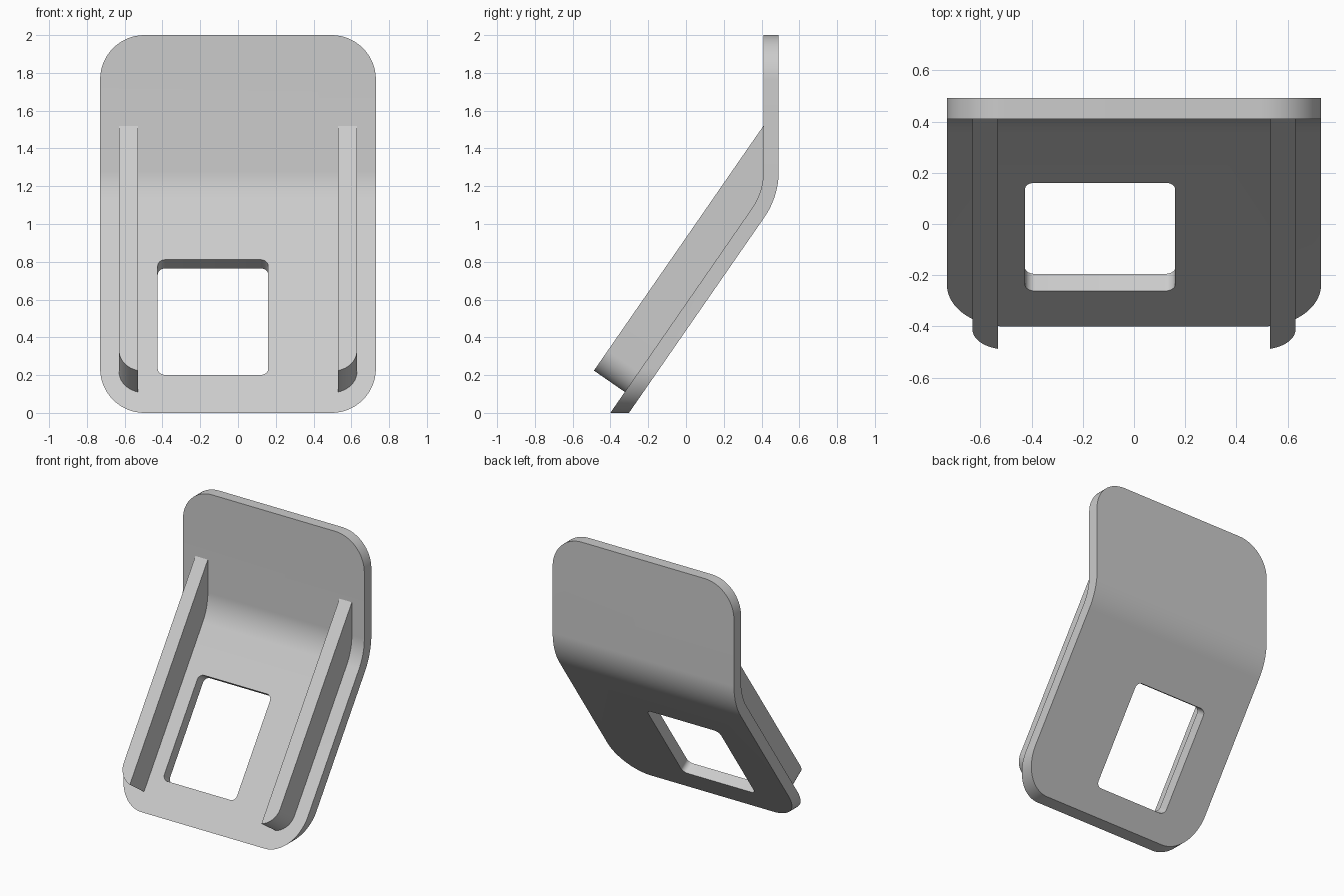
import bpy
import bmesh
from math import sin, cos, radians
from mathutils import Vector

cube = bpy.data.objects.get("Cube")
if cube:
    bpy.data.objects.remove(cube, do_unlink=True)

grey = bpy.data.materials.new("plain grey")
grey.use_nodes = True
grey.diffuse_color = (0.6, 0.6, 0.6, 1)
grey.node_tree.nodes["Principled BSDF"].inputs["Base Color"].default_value = (0.6, 0.6, 0.6, 1)

# Slope frame: "along" climbs the lower plate, "out" points away from its front
TILT = radians(34.7)
along = Vector((0, sin(TILT), cos(TILT)))
out = Vector((0, -cos(TILT), sin(TILT)))
X, Y, Z = Vector((1, 0, 0)), Vector((0, 1, 0)), Vector((0, 0, 1))


def arc(cx, cy, r, start, end, steps):
    return [(cx + r * cos(radians(start + (end - start) * i / steps)),
             cy + r * sin(radians(start + (end - start) * i / steps)))
            for i in range(steps + 1)]


def rounded_rect(x0, x1, y0, y1, r, steps):
    return (arc(x1 - r, y0 + r, r, -90, 0, steps) + arc(x1 - r, y1 - r, r, 0, 90, steps)
            + arc(x0 + r, y1 - r, r, 90, 180, steps) + arc(x0 + r, y0 + r, r, 180, 270, steps))


def prism(name, outline, origin, u, v, depth):
    """Extrude a flat outline drawn on axes u, v by the vector depth."""
    bm = bmesh.new()
    face = bm.faces.new([bm.verts.new(origin + u * a + v * b) for a, b in outline])
    grown = bmesh.ops.extrude_face_region(bm, geom=[face])
    bmesh.ops.translate(bm, vec=depth,
                        verts=[g for g in grown["geom"] if isinstance(g, bmesh.types.BMVert)])
    bmesh.ops.recalc_face_normals(bm, faces=bm.faces)
    mesh = bpy.data.meshes.new(name)
    bm.to_mesh(mesh)
    bm.free()
    mesh.materials.append(grey)
    obj = bpy.data.objects.new(name, mesh)
    bpy.context.collection.objects.link(obj)
    return obj


def select(obj):
    bpy.ops.object.select_all(action="DESELECT")
    obj.select_set(True)
    bpy.context.view_layer.objects.active = obj


def trim(obj, cutter, operation):
    select(obj)
    mod = obj.modifiers.new("trim", "BOOLEAN")
    mod.operation, mod.solver, mod.object = operation, "EXACT", cutter
    bpy.ops.object.modifier_apply(modifier=mod.name)
    bpy.data.objects.remove(cutter, do_unlink=True)


# Bent plate: side profile, with a bend centred in front of it
BEND_Y, BEND_Z, INNER, OUTER = 0.06, 1.28, 0.35, 0.431
tilt_deg = 34.7


def slope_point(r, z):
    """Point at height z on the straight slope that leaves the bend of radius r."""
    y, top = BEND_Y + r * cos(TILT), BEND_Z - r * sin(TILT)
    return (y - (top - z) * sin(TILT) / cos(TILT), z)


profile = ([slope_point(INNER, -0.1)] + arc(BEND_Y, BEND_Z, INNER, -tilt_deg, 0, 16)
           + [(BEND_Y + INNER, 2.1), (BEND_Y + OUTER, 2.1)]
           + arc(BEND_Y, BEND_Z, OUTER, 0, -tilt_deg, 16) + [slope_point(OUTER, -0.1)])
plate = prism("bent_plate", profile, Vector((-0.8, 0, 0)), Y, Z, X * 1.6)

# Rounded outer outline, cut straight through from the front
outline = prism("outline_cutter", rounded_rect(-0.73, 0.73, 0, 2, 0.235, 16),
                Vector((0, -1, 0)), X, Z, Y * 2)
trim(plate, outline, "INTERSECT")

# Off-centre window, cut square to the slope
window = prism("window_cutter", rounded_rect(-0.425, 0.16, 0, 0.742, 0.04, 8),
               Vector((0, -0.26, 0.2)) + out * 0.2, X, along, out * -0.4)
trim(plate, window, "DIFFERENCE")

# Side rib: straight front edge, back sunk slightly into the plate
foot = Vector((0, -0.49, 0.22))
front_start = foot - along * 0.1
back_start = front_start - out * 0.209
rib_profile = ([(front_start.y, front_start.z), (0.42, 1.534)]
               + arc(BEND_Y, BEND_Z, INNER + 0.01, 0, -tilt_deg, 16)
               + [(back_start.y, back_start.z)])
rib = prism("side_ribs", rib_profile, Vector((0.53, 0, 0)), Y, Z, X * 0.2)

# Rounded lower end of the rib
end_outline = arc(0.495, 0.135, 0.135, -90, 0, 16) + [(0.63, 2.5), (0.495, 2.5)]
end = prism("rib_end_cutter", end_outline, foot + out * 0.4, X, along, out * -0.9)
trim(rib, end, "INTERSECT")
select(rib)
rib.modifiers.new("mirror", "MIRROR").use_clip = True
bpy.ops.object.modifier_apply(modifier="mirror")

for part in (plate, rib):
    select(part)
    bpy.ops.object.shade_smooth_by_angle(angle=radians(30))
